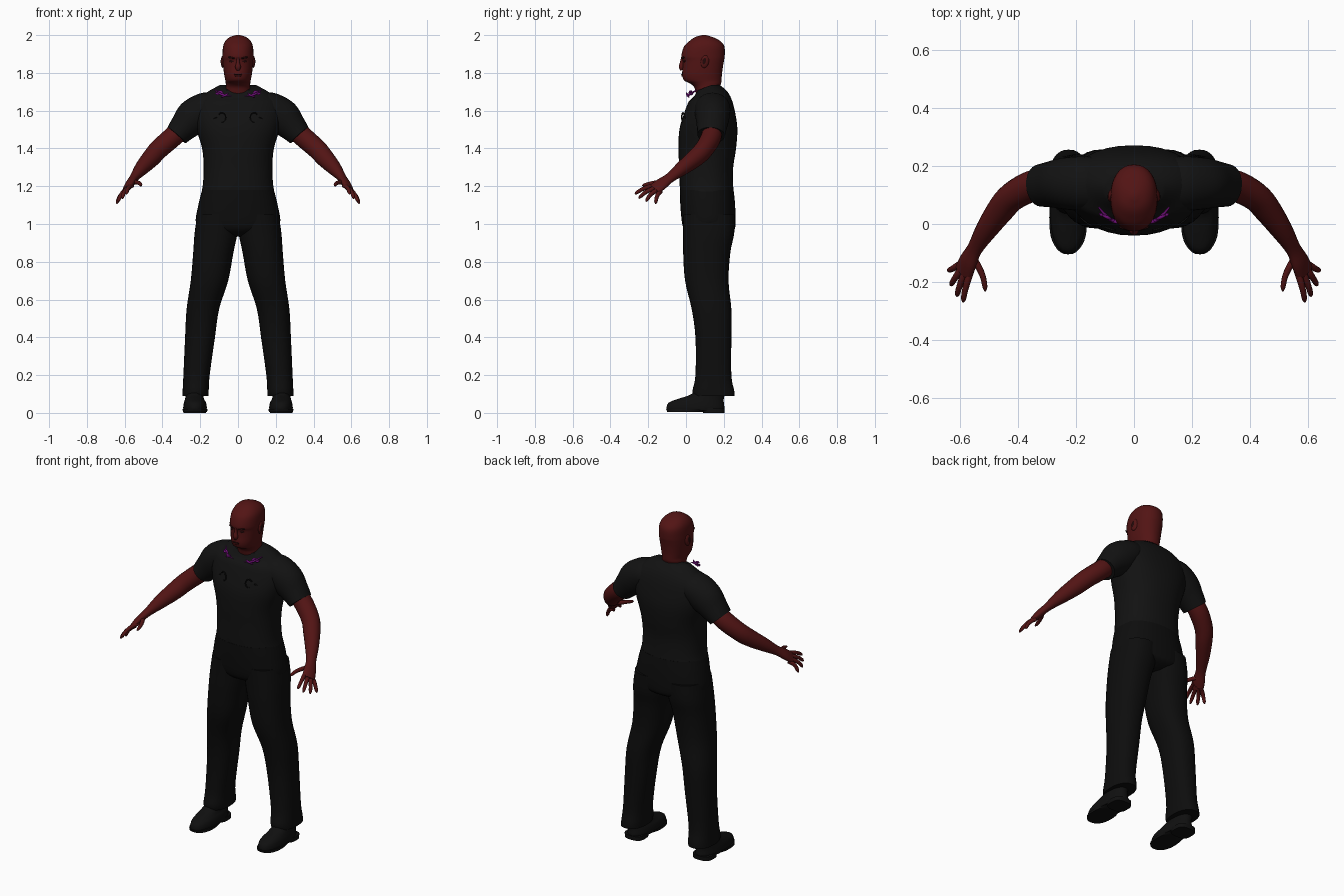
import bpy
import math
from mathutils import Vector

cube = bpy.data.objects.get("Cube")
if cube:
    bpy.data.objects.remove(cube, do_unlink=True)


def material(name, rgb):
    m = bpy.data.materials.new(name)
    m.use_nodes = True
    colour = (*rgb, 1)
    m.diffuse_color = colour
    bsdf = m.node_tree.nodes["Principled BSDF"]
    bsdf.inputs["Base Color"].default_value = colour
    bsdf.inputs["Roughness"].default_value = 0.8
    return m


SKIN = material("dark red skin", (0.085, 0.007, 0.007))
SHADE = material("deep red lines", (0.018, 0.003, 0.003))
SHIRT = material("black shirt", (0.006, 0.006, 0.006))
CLOTH = material("black trousers", (0.004, 0.004, 0.004))
LEATHER = material("black leather", (0.005, 0.005, 0.005))
PURPLE = material("purple trim", (0.16, 0.005, 0.19))


def smooth_rows(rows, steps):
    """Catmull-Rom interpolation of rows of numbers."""
    out = []
    for i in range(len(rows) - 1):
        p0, p1, p2 = rows[max(i - 1, 0)], rows[i], rows[i + 1]
        p3 = rows[min(i + 2, len(rows) - 1)]
        for s in range(steps):
            t = s / steps
            out.append([0.5 * (2 * b + (c - a) * t + (2 * a - 5 * b + 4 * c - d) * t * t
                               + (3 * b - a - 3 * c + d) * t ** 3)
                        for a, b, c, d in zip(p0, p1, p2, p3)])
    out.append(list(rows[-1]))
    return out


def finish(name, rings, mat, mirror):
    n = len(rings[0])
    verts = [v for ring in rings for v in ring]
    faces = [[0 + i for i in reversed(range(n))],
             [len(verts) - n + i for i in range(n)]]
    for r in range(len(rings) - 1):
        for i in range(n):
            j = (i + 1) % n
            faces.append([r * n + i, r * n + j, r * n + n + j, r * n + n + i])
    mesh = bpy.data.meshes.new(name)
    mesh.from_pydata(verts, [], faces)
    mesh.materials.append(mat)
    obj = bpy.data.objects.new(name, mesh)
    bpy.context.collection.objects.link(obj)
    bpy.ops.object.select_all(action="DESELECT")
    obj.select_set(True)
    bpy.context.view_layer.objects.active = obj
    bpy.ops.object.shade_smooth_by_angle(angle=math.radians(50))
    if mirror:
        obj.modifiers.new("Mirror", "MIRROR").use_mirror_merge = False
    return obj


def superellipse(i, n, power):
    a = 2 * math.pi * i / n
    c, s = math.cos(a), math.sin(a)
    return (math.copysign(abs(c) ** (2 / power), c),
            math.copysign(abs(s) ** (2 / power), s))


def stack(name, rows, mat, mirror=False, power=2.3, n=32, steps=4):
    """Level rings, each row is z, x from, x to, y from, y to."""
    rings = []
    for z, x0, x1, y0, y1 in smooth_rows(rows, steps):
        ring = []
        for i in range(n):
            c, s = superellipse(i, n, power)
            ring.append(((x0 + x1) / 2 + c * (x1 - x0) / 2,
                         (y0 + y1) / 2 + s * (y1 - y0) / 2, z))
        rings.append(ring)
    return finish(name, rings, mat, mirror)


def tube(name, rows, mat, side=(0, 1, 0), mirror=True, n=16, steps=4):
    """Rings across a path, each row is x, y, z, radius along side, other radius."""
    rows = smooth_rows(rows, steps)
    rings = []
    for k, row in enumerate(rows):
        p = Vector(row[:3])
        t = Vector(rows[min(k + 1, len(rows) - 1)][:3]) - Vector(rows[max(k - 1, 0)][:3])
        t.normalize()
        a = Vector(side)
        a = (a - t * a.dot(t)).normalized()
        b = t.cross(a)
        ring = []
        for i in range(n):
            c, s = superellipse(i, n, 2)
            ring.append(p + a * c * row[3] + b * s * row[4])
        rings.append(ring)
    return finish(name, rings, mat, mirror)


def blob(name, loc, size, mat, rot=(0, 0, 0), mirror=True):
    """Small ellipsoid, mirrored across the middle."""
    for sign in ((1, -1) if mirror else (1,)):
        bpy.ops.mesh.primitive_uv_sphere_add(
            segments=16, ring_count=10, location=(sign * loc[0], loc[1], loc[2]),
            rotation=(rot[0], sign * rot[1], sign * rot[2]))
        obj = bpy.context.object
        obj.name = name if not mirror else ("left_" if sign > 0 else "right_") + name
        obj.scale = size
        obj.data.materials.append(mat)
        bpy.ops.object.shade_smooth()


def centred(rows):
    return [(z, -w, w, y0, y1) for z, w, y0, y1 in rows]


# Shirt body, with the neckline lowered at the front
shirt = stack("shirt", centred([
    (1.13, .203, -.028, .255), (1.2, .187, -.033, .25), (1.3, .182, -.036, .25),
    (1.4, .19, -.04, .265), (1.5, .22, -.035, .272), (1.58, .235, -.012, .262),
    (1.65, .22, .015, .245), (1.7, .16, .045, .22), (1.735, .1, .06, .18)]), SHIRT)
for v in shirt.data.vertices:
    front = min(max((.13 - v.co.y) * 6, 0), 1)
    v.co.z -= max(0, v.co.z - 1.65) * front * .8

# Sleeves with a slightly flared hem
tube("sleeves", [(.12, .14, 1.625, .085, .07), (.17, .14, 1.61, .095, .088),
                 (.235, .14, 1.565, .09, .096), (.285, .137, 1.515, .08, .078),
                 (.325, .133, 1.47, .073, .064)], SHIRT, n=24)

# Raised curls on the chest
for k, (cx, cz) in enumerate(((.085, 1.565), (.115, 1.54))):
    arc = []
    for i in range(9):
        a = math.pi * (.2 + i / 6 + k)
        x = cx + .02 * math.cos(a)
        arc.append((x, -.03 + 1.9 * x * x, cz + .025 * math.sin(a), .004, .004))
    tube("chest_curl", arc, SHIRT, n=6, steps=1)

# Trousers: hips and legs
stack("hips", centred([
    (.935, .06, .05, .2), (.96, .16, .0, .25), (1.0, .222, -.02, .262),
    (1.1, .21, -.03, .26), (1.18, .19, -.033, .252)]), CLOTH)
stack("legs", [
    (.09, .157, .295, .04, .257), (.12, .155, .293, .035, .255),
    (.2, .15, .289, .05, .24), (.4, .122, .28, .05, .24), (.55, .1, .272, .03, .24),
    (.7, .052, .25, -.005, .225), (.85, .024, .237, -.015, .235),
    (.95, .003, .23, -.015, .255), (1.05, -.01, .215, -.015, .258)],
    CLOTH, mirror=True)

# Shoes with a separate sole and heel
stack("shoes", [
    (.012, .168, .288, -.1, .2), (.03, .165, .29, -.103, .203),
    (.055, .17, .286, -.09, .2), (.075, .18, .28, -.04, .2),
    (.1, .185, .275, .03, .205), (.15, .19, .27, .07, .21)],
    LEATHER, mirror=True, n=24)
stack("soles", [(.006, .163, .292, -.1, .1), (.02, .162, .293, -.105, .15)],
      LEATHER, mirror=True, steps=1)
stack("heels", [(0, .17, .288, .09, .203), (.025, .17, .288, .085, .205)],
      LEATHER, mirror=True, steps=1, power=3)

# Head and neck
stack("head", centred([
    (1.64, .08, .07, .18), (1.69, .07, .053, .18), (1.725, .065, .043, .18),
    (1.745, .065, .02, .186), (1.76, .067, -.01, .188), (1.79, .073, -.02, .19),
    (1.83, .078, -.018, .195), (1.865, .081, -.018, .201), (1.89, .082, -.025, .205),
    (1.94, .079, -.01, .203), (1.97, .066, .02, .18), (1.99, .042, .05, .14),
    (2.0, .01, .085, .105)]), SKIN, power=2.2)
tube("nose", [(0, -.018, 1.882, .008, .006), (0, -.022, 1.855, .01, .009),
              (0, -.025, 1.832, .013, .015), (0, -.02, 1.815, .01, .009)],
     SKIN, side=(0, 1, 0), mirror=False)
blob("ear", (.08, .1, 1.86), (.01, .022, .034), SKIN, (-.2, 0, .2))
blob("ear_hollow", (.088, .098, 1.862), (.003, .011, .018), SHADE, (-.2, 0, .2))
blob("eye", (.032, -.009, 1.862), (.015, .004, .006), SHADE, (0, 0, .3))
blob("brow", (.034, -.015, 1.88), (.021, .005, .005), SHADE, (0, -.15, .3))
blob("mouth", (0, -.021, 1.792), (.023, .005, .003), SHADE, mirror=False)
blob("lower_lip", (0, -.019, 1.785), (.018, .006, .005), SKIN, mirror=False)

# Arms running into flat palms
ACROSS = (.58, .58, -.5)
tube("arms", [
    (.29, .14, 1.51, .05, .055), (.35, .132, 1.457, .054, .054),
    (.42, .095, 1.395, .05, .052), (.46, .05, 1.35, .047, .049),
    (.51, -.02, 1.295, .038, .038), (.55, -.085, 1.245, .029, .023),
    (.573, -.13, 1.212, .037, .021), (.591, -.168, 1.183, .039, .014)],
    SKIN, side=ACROSS, n=20)

# Fingers and thumb: knuckle to tip
FINGERS = {
    "index_finger": ((.57, -.18, 1.2), (.59, -.27, 1.158)),
    "middle_finger": ((.586, -.172, 1.187), (.612, -.25, 1.135)),
    "ring_finger": ((.6, -.16, 1.175), (.633, -.212, 1.118)),
    "little_finger": ((.607, -.142, 1.165), (.641, -.16, 1.107)),
    "thumb": ((.552, -.125, 1.222), (.515, -.232, 1.203)),
}
for name, (base, tip) in FINGERS.items():
    b, t = Vector(base), Vector(tip)
    bend = Vector((.004, -.004, .006)) if name != "thumb" else Vector((-.01, 0, .004))
    rows = []
    for f, r in ((-.25, .011), (.1, .012), (.5, .0105), (.85, .009), (1, .003)):
        p = b.lerp(t, f) + bend * (1 - (2 * f - 1) ** 2)
        rows.append((*p, r, r))
    tube(name + "s", rows, SKIN, side=ACROSS, n=10, steps=3)

# Purple sprigs at the collar
SPRIGS = [((.035, .003, 1.677), (.085, .018, 1.685), (.122, .058, 1.71)),
          ((.05, .002, 1.695), (.065, .008, 1.682), (.09, .015, 1.672)),
          ((.075, .014, 1.683), (.09, .022, 1.7), (.11, .03, 1.703)),
          ((.095, .025, 1.69), (.108, .03, 1.688), (.12, .035, 1.695))]
for path in SPRIGS:
    rows = [(*p, r, r) for p, r in zip(path, (.002, .0065, .003))]
    tube("collar_sprig", rows, PURPLE, side=(0, 0, 1), n=8)
